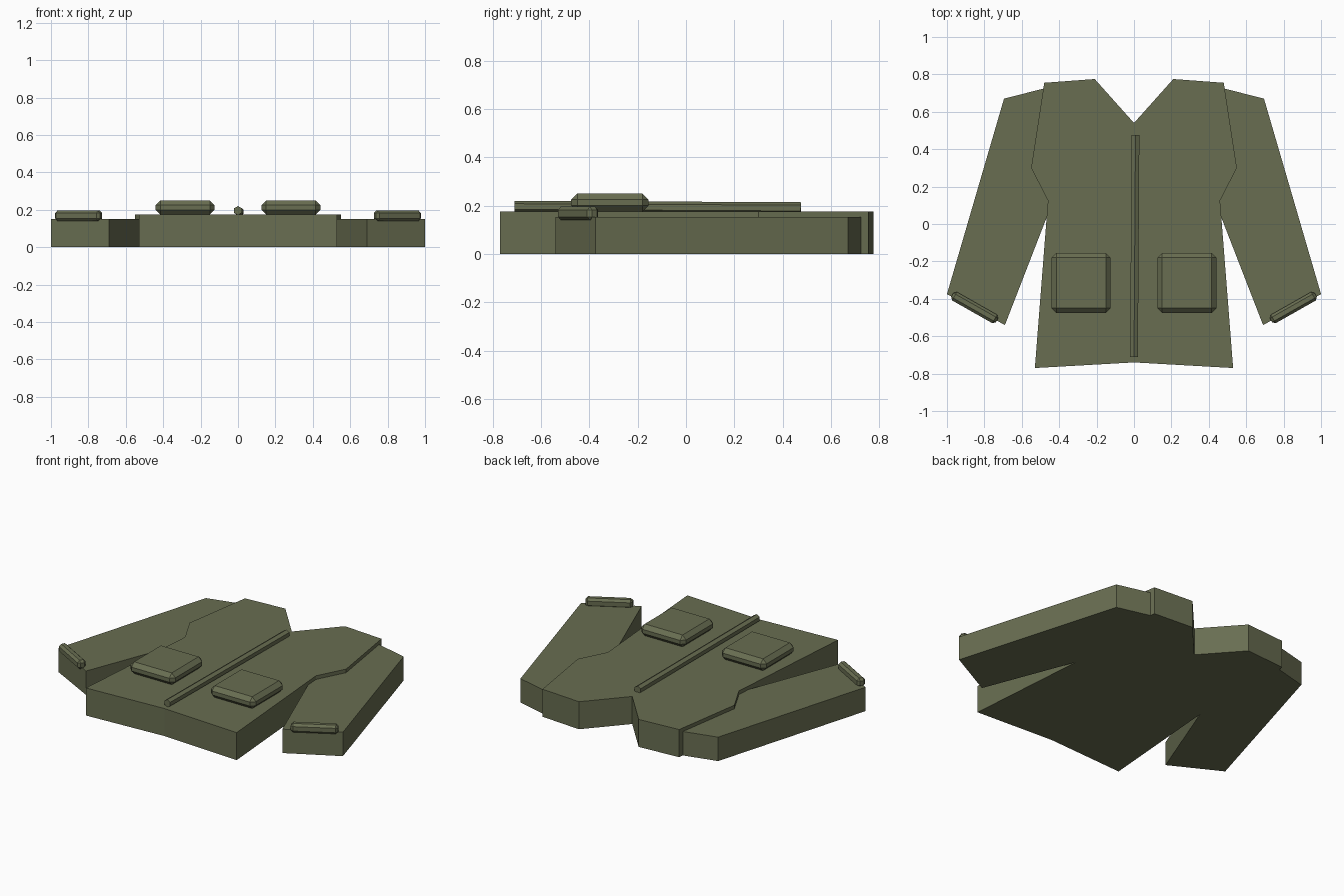
import bpy, bmesh
from math import radians
from mathutils import Vector

cube = bpy.data.objects.get("Cube")
if cube:
    bpy.data.objects.remove(cube, do_unlink=True)

olive = bpy.data.materials.new("olive cloth")
olive.use_nodes = True
colour = (0.14, 0.155, 0.083, 1)
olive.diffuse_color = colour
bsdf = olive.node_tree.nodes["Principled BSDF"]
bsdf.inputs["Base Color"].default_value = colour
bsdf.inputs["Roughness"].default_value = 0.9


def finish(name, bm):
    bmesh.ops.recalc_face_normals(bm, faces=bm.faces)
    mesh = bpy.data.meshes.new(name)
    bm.to_mesh(mesh)
    bm.free()
    mesh.materials.append(olive)
    ob = bpy.data.objects.new(name, mesh)
    bpy.context.scene.collection.objects.link(ob)
    return ob


def slab(name, outline, height):
    """Extrude a flat outline up from the ground."""
    bm = bmesh.new()
    face = bm.faces.new([bm.verts.new((x, y, 0)) for x, y in outline])
    top = bmesh.ops.extrude_face_region(bm, geom=[face])["geom"]
    verts = [v for v in top if isinstance(v, bmesh.types.BMVert)]
    bmesh.ops.translate(bm, verts=verts, vec=(0, 0, height))
    return finish(name, bm)


def padded_box(name, centre, size, bevel, turn=0):
    """Box with one-step chamfered edges."""
    bm = bmesh.new()
    bmesh.ops.create_cube(bm, size=1)
    bmesh.ops.scale(bm, verts=bm.verts, vec=size)
    bmesh.ops.bevel(bm, geom=bm.edges[:], offset=bevel, segments=1,
                    affect='EDGES')
    ob = finish(name, bm)
    ob.location = centre
    ob.rotation_euler.z = turn
    return ob


# Body of the coat, with a V neck and flared hem
half = [(0.21, 0.775), (0.48, 0.755), (0.55, 0.30), (0.46, 0.125), (0.53, -0.77)]
body = half + [(0, -0.74)] + [(-x, y) for x, y in reversed(half)] + [(0, 0.54)]
slab("coat_body", body, 0.175)

# Sleeves, cuff straps and pockets on both sides
sleeve = [(0.48, 0.725), (0.695, 0.67), (1.0, -0.375), (0.69, -0.54),
          (0.465, 0.04), (0.42, 0.15)]
for side, s in (("left", 1), ("right", -1)):
    slab(side + "_sleeve", [(s * x, y) for x, y in sleeve], 0.152)
    padded_box(side + "_cuff_strap", (s * 0.852, -0.447, 0.168),
               (0.275, 0.052, 0.056), 0.014, s * radians(29.5))
    padded_box(side + "_pocket", (s * 0.283, -0.315, 0.2125),
               (0.315, 0.32, 0.075), 0.025)

# Front zip, a six-sided rod
start, end = Vector((0, -0.71, 0.196)), Vector((0.008, 0.475, 0.19))
bm = bmesh.new()
bmesh.ops.create_cone(bm, cap_ends=True, segments=6, radius1=0.024,
                      radius2=0.024, depth=(end - start).length)
zip_rod = finish("front_zip", bm)
zip_rod.location = (start + end) / 2
zip_rod.rotation_euler = (end - start).to_track_quat('Z', 'Y').to_euler()
